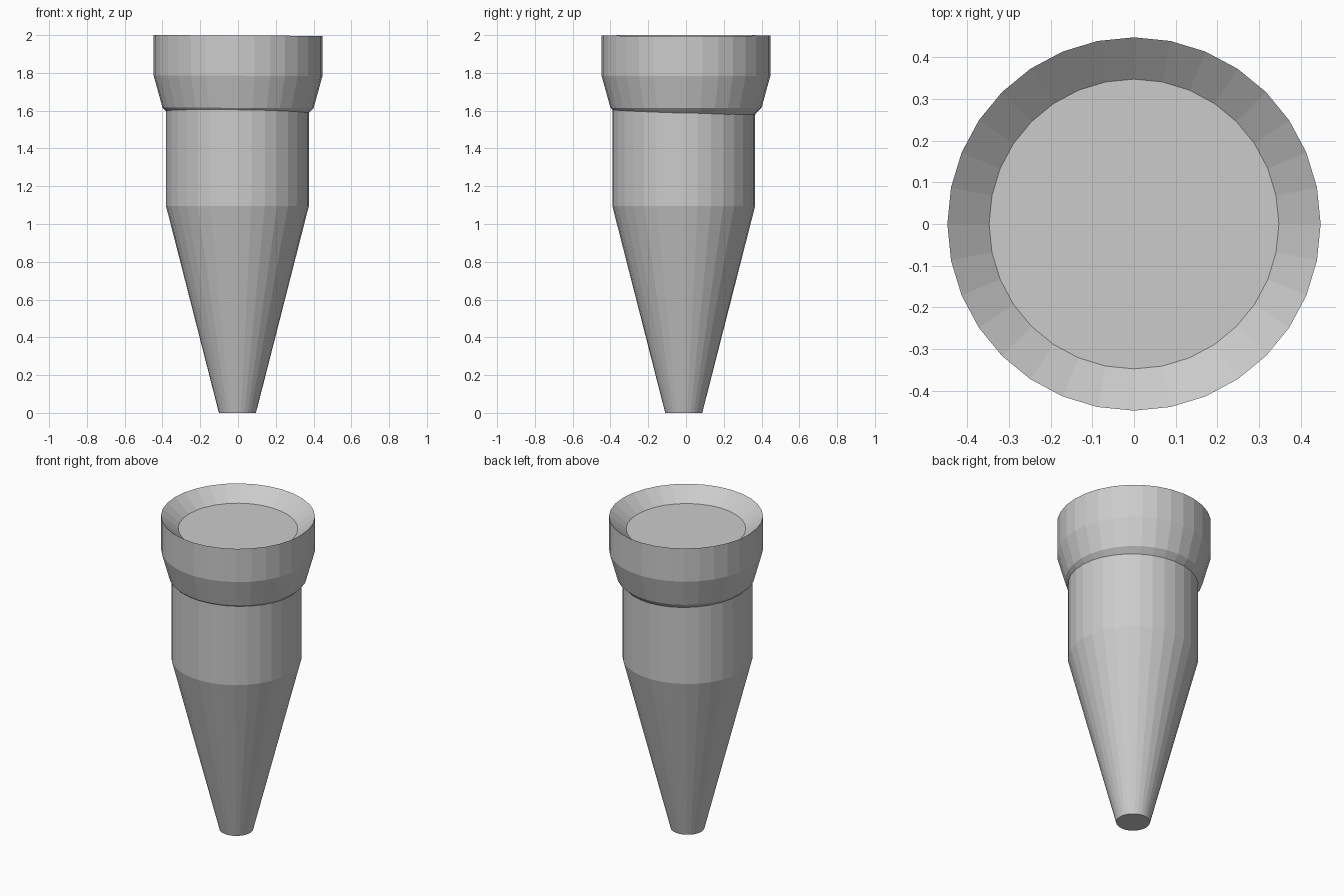
import bpy, bmesh, math

cube = bpy.data.objects.get("Cube")
if cube:
    bpy.data.objects.remove(cube, do_unlink=True)

SIDES = 32

grey = bpy.data.materials.new("light_grey")
grey.use_nodes = True
colour = (0.6, 0.6, 0.6, 1)
grey.diffuse_color = colour
grey.node_tree.nodes["Principled BSDF"].inputs["Base Color"].default_value = colour


def turned_part(name, profile, centre=(0, 0), tilt=0.0):
    """Faceted solid turned from (radius, height) points, capped at both ends."""
    bm = bmesh.new()
    rings = []
    for radius, z in profile:
        ring = []
        for i in range(SIDES):
            a = math.tau * i / SIDES
            x, y = radius * math.cos(a), radius * math.sin(a)
            ring.append(bm.verts.new((x + centre[0], y + centre[1], z - x * tilt)))
        rings.append(ring)
    for low, high in zip(rings, rings[1:]):
        for i in range(SIDES):
            j = (i + 1) % SIDES
            bm.faces.new((low[i], low[j], high[j], high[i]))
    bm.faces.new(rings[0][::-1])
    bm.faces.new(rings[-1])
    mesh = bpy.data.meshes.new(name)
    bm.to_mesh(mesh)
    bm.free()
    mesh.materials.append(grey)
    obj = bpy.data.objects.new(name, mesh)
    bpy.context.collection.objects.link(obj)
    return obj


# Tapered body, slightly off the axis of the collar
turned_part("tapered_body", [(0.098, 0), (0.378, 1.095), (0.378, 1.7)],
            centre=(-0.003, -0.012))

# Flared collar with a shallow dished top
turned_part("flared_collar",
            [(0.347, 1.561), (0.4, 1.615), (0.447, 1.785),
             (0.447, 1.998), (0.347, 1.918)], tilt=0.005)
